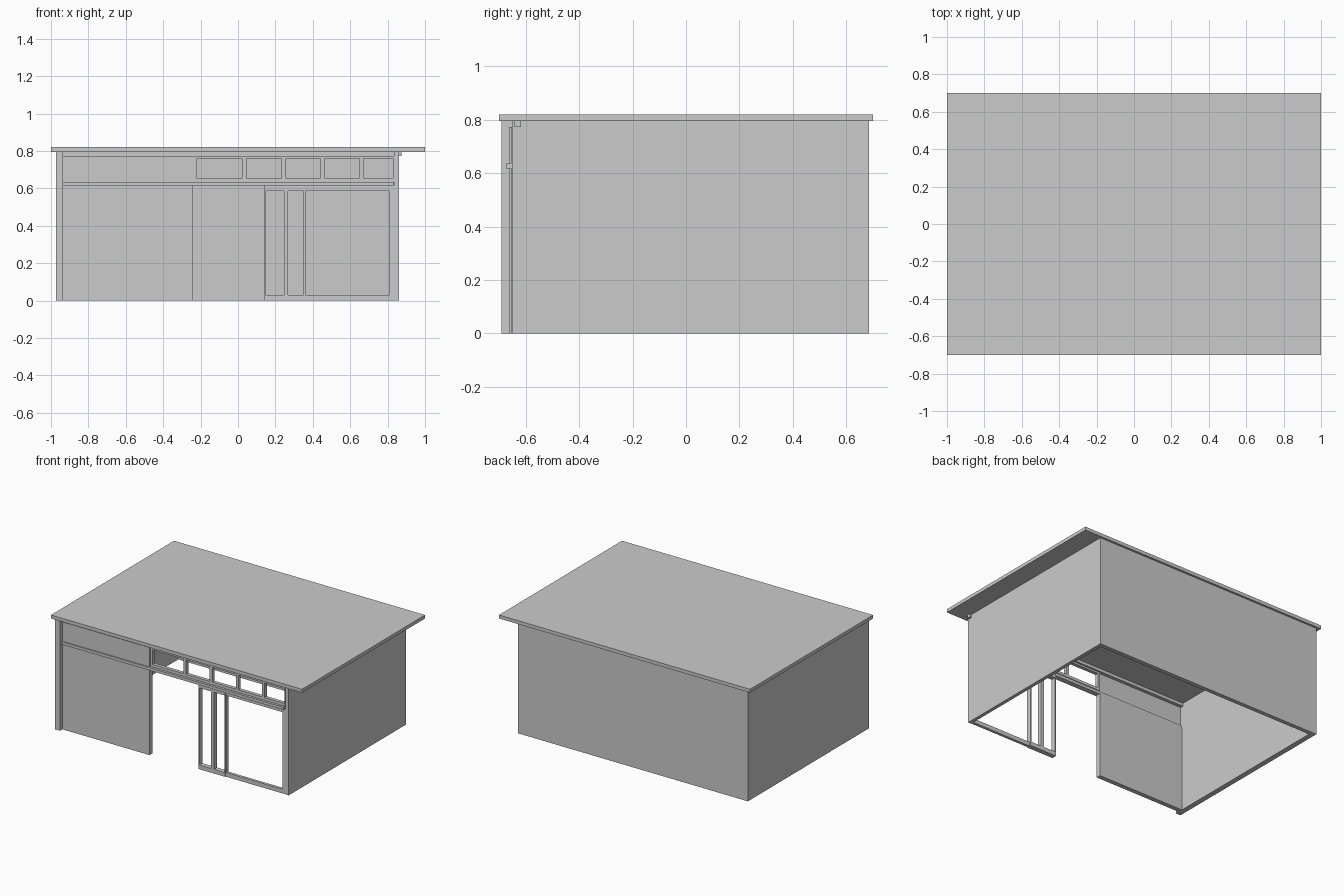
import bpy, bmesh
from mathutils import Matrix, Vector

if "Cube" in bpy.data.objects:
    bpy.data.objects.remove(bpy.data.objects["Cube"])

grey = bpy.data.materials.new("plain grey")
grey.diffuse_color = (0.6, 0.6, 0.6, 1)
grey.use_nodes = True
grey.node_tree.nodes["Principled BSDF"].inputs["Base Color"].default_value = grey.diffuse_color


def boxes(name, *parts):
    """One object from boxes given as (x0, x1, y0, y1, z0, z1)."""
    bm = bmesh.new()
    for x0, x1, y0, y1, z0, z1 in parts:
        centre = Vector(((x0 + x1) / 2, (y0 + y1) / 2, (z0 + z1) / 2))
        size = Matrix.Diagonal((x1 - x0, y1 - y0, z1 - z0, 1))
        bmesh.ops.create_cube(bm, size=1, matrix=Matrix.Translation(centre) @ size)
    mesh = bpy.data.meshes.new(name)
    bm.to_mesh(mesh)
    bm.free()
    mesh.materials.append(grey)
    obj = bpy.data.objects.new(name, mesh)
    bpy.context.collection.objects.link(obj)


def frame(name, stiles, y0, y1, z0, z1, bottom, top):
    """Window frame: upright stiles between a bottom and a top rail."""
    xa, xb = stiles[0][0], stiles[-1][1]
    parts = [(xa, xb, y0, y1, z0, z0 + bottom), (xa, xb, y0, y1, z1 - top, z1)]
    parts += [(a, b, y0, y1, z0 + bottom, z1 - top) for a, b in stiles]
    boxes(name, *parts)


# Flat roof slab
boxes("roof", (-1, 1, -0.7, 0.7, 0.795, 0.82))

# Side and back walls; the left one reaches further forward
boxes("left_wall", (-0.973, -0.935, -0.69, 0.685, 0, 0.795))
boxes("right_wall", (0.835, 0.86, -0.652, 0.685, 0, 0.795))
boxes("back_wall", (-0.935, 0.835, 0.655, 0.685, 0, 0.795))

# Solid front panels left of the doorway
boxes("front_panel", (-0.935, -0.24, -0.663, -0.63, 0, 0.615))
boxes("upper_panel", (-0.935, -0.24, -0.663, -0.642, 0.635, 0.773))

# Horizontal beams across the front
boxes("lintel", (-0.935, 0.832, -0.672, -0.635, 0.615, 0.635))
boxes("roof_beam", (-0.935, 0.875, -0.642, -0.618, 0.773, 0.795))

# Row of clerestory windows
frame("clerestory_frame",
      [(-0.24, -0.222), (0.024, 0.045), (0.232, 0.254), (0.441, 0.462),
       (0.65, 0.671), (0.83, 0.835)], -0.655, -0.63, 0.635, 0.773, 0.02, 0.013)

# Narrow sliding door and the large window beside it
frame("sliding_door_frame", [(0.143, 0.15), (0.245, 0.267), (0.35, 0.357)],
      -0.655, -0.62, 0, 0.615, 0.03, 0.03)
frame("large_window_frame", [(0.357, 0.36), (0.81, 0.835)],
      -0.65, -0.63, 0, 0.615, 0.03, 0.03)
